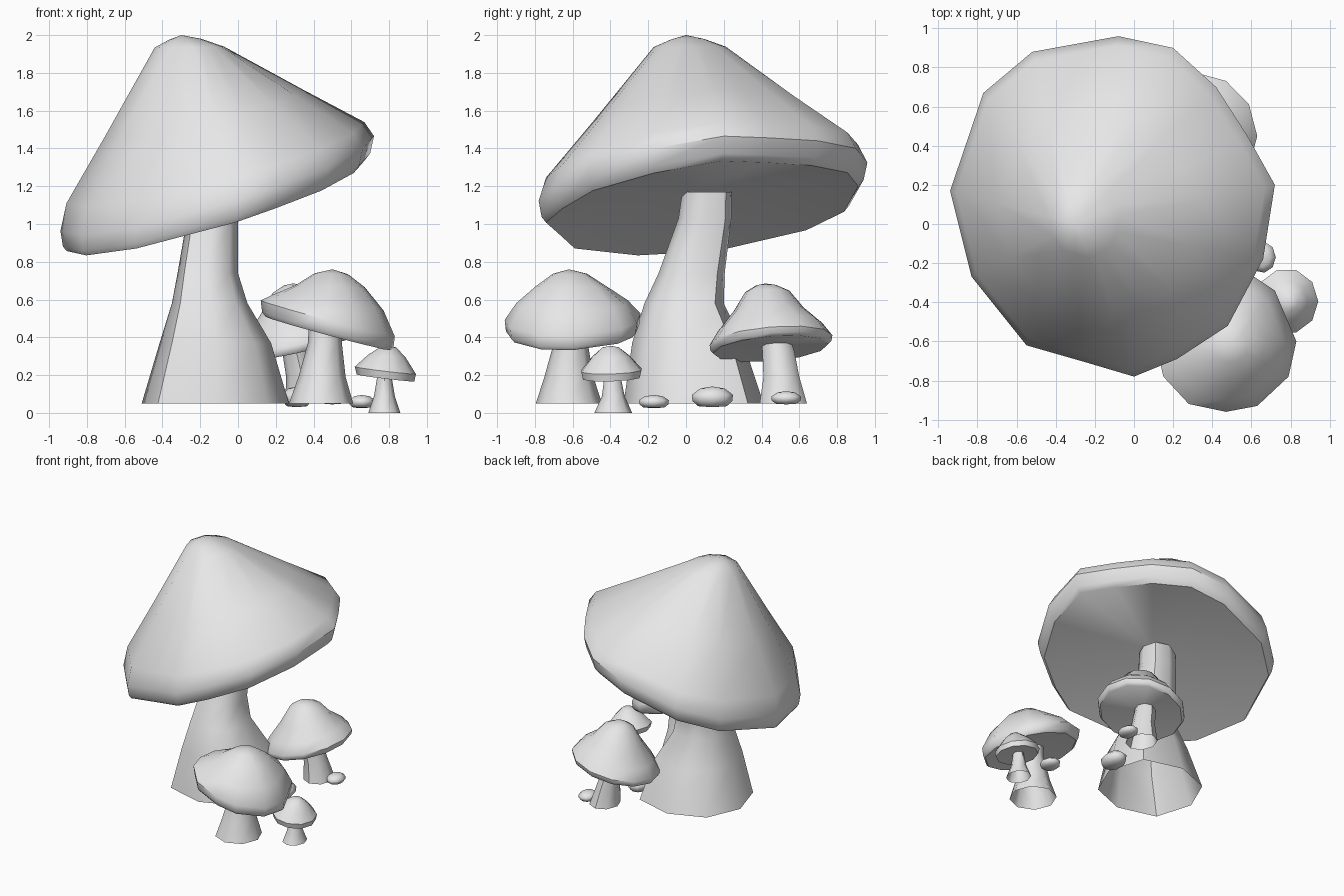
import bpy, bmesh, math

if "Cube" in bpy.data.objects:
    bpy.data.objects.remove(bpy.data.objects["Cube"])

# Single flat grey for everything
grey = bpy.data.materials.new("plain grey")
grey.use_nodes = True
colour = (0.8, 0.8, 0.8, 1)
grey.diffuse_color = colour
grey.node_tree.nodes["Principled BSDF"].inputs["Base Color"].default_value = colour


def loft(name, rings, angle, tips=()):
    """Skin equal-length rings; tips, if given, close the first and last ring."""
    bm = bmesh.new()
    loops = [[bm.verts.new(p) for p in r] for r in rings]
    n = len(loops[0])
    for a, b in zip(loops, loops[1:]):
        for i in range(n):
            j = (i + 1) % n
            bm.faces.new((a[i], a[j], b[j], b[i]))
    for loop, tip in zip((loops[0], loops[-1]), tips):
        c = bm.verts.new(tip)
        for i in range(n):
            bm.faces.new((loop[i], loop[(i + 1) % n], c))
    bmesh.ops.recalc_face_normals(bm, faces=bm.faces)
    mesh = bpy.data.meshes.new(name)
    bm.to_mesh(mesh)
    bm.free()
    mesh.materials.append(grey)
    ob = bpy.data.objects.new(name, mesh)
    bpy.context.collection.objects.link(ob)
    bpy.ops.object.select_all(action="DESELECT")
    ob.select_set(True)
    bpy.context.view_layer.objects.active = ob
    bpy.ops.object.shade_smooth_by_angle(angle=math.radians(angle))


def oval(cx, cy, rx, ry, n, bulge=0.0):
    """Oval outline, widened along the x = y diagonal by the bulge share."""
    points = []
    for i in range(n):
        a = math.tau * i / n
        k = 1 + bulge * max(0.0, math.sin(2 * a))
        points.append((cx + k * rx * math.cos(a), cy + k * ry * math.sin(a)))
    return points


def cap(name, outline, centre, slope, apex, under, profile):
    """Tilted cap: profile rows are (scale about apex, height, tilt share)."""
    cx, cy, cz = centre
    rings = []
    for s, h, t in profile:
        ring = []
        for ox, oy in outline:
            x = apex[0] + s * (ox - apex[0])
            y = apex[1] + s * (oy - apex[1])
            ring.append((x, y, cz + h + t * (slope[0] * (x - cx) + slope[1] * (y - cy))))
        rings.append(ring)
    loft(name, rings, 42, ((cx, cy, under), apex))


def stem(name, rows, bulge=0.0):
    """Hollow stem: rows are (x, y, x radius, y radius, z) from the foot up."""
    loft(name, [[(x, y, z) for x, y in oval(cx, cy, rx, ry, 8, bulge)]
                for cx, cy, rx, ry, z in rows], 48)


# Large mushroom
cap("large_cap",
    [(-0.08, 0.96), (-0.52, 0.88), (-0.77, 0.67), (-0.94, 0.17), (-0.83, -0.27),
     (-0.55, -0.62), (-0.27, -0.70), (0.0, -0.78), (0.22, -0.69), (0.48, -0.52),
     (0.66, -0.18), (0.72, 0.20), (0.58, 0.45), (0.42, 0.70), (0.20, 0.90)],
    (-0.10, 0.09, 1.11), (0.30, 0.13), (-0.30, 0.0, 2.0), 1.18,
    [(0.95, -0.02, 1.0), (0.98, 0.01, 1.0), (1.0, 0.095, 1.0), (0.95, 0.21, 0.9),
     (0.63, 0.495, 0.78), (0.22, 0.83, 0.05), (0.10, 0.875, 0.1)])
stem("large_stem",
     [(-0.12, 0.04, 0.39, 0.37, 0.05), (-0.12, 0.01, 0.295, 0.295, 0.37),
      (-0.15, -0.01, 0.20, 0.21, 0.58), (-0.16, 0.03, 0.16, 0.175, 0.74),
      (-0.135, 0.10, 0.135, 0.14, 1.03), (-0.13, 0.11, 0.13, 0.13, 1.17)], 0.10)

# Front mushroom
cap("front_cap",
    [(0.83, -0.60), (0.72, -0.34), (0.60, -0.26), (0.42, -0.24), (0.24, -0.33),
     (0.14, -0.50), (0.12, -0.65), (0.15, -0.78), (0.28, -0.92), (0.47, -0.96),
     (0.63, -0.93), (0.79, -0.78)],
    (0.48, -0.60, 0.44), (-0.27, 0.03), (0.50, -0.62, 0.76), 0.45,
    [(0.93, -0.02, 1.0), (0.98, 0.0, 1.0), (1.0, 0.06, 1.0), (0.82, 0.145, 0.55),
     (0.52, 0.23, 0.1), (0.25, 0.297, 0.1)])
stem("front_stem",
     [(0.44, -0.62, 0.17, 0.175, 0.05), (0.445, -0.62, 0.125, 0.13, 0.19),
      (0.46, -0.61, 0.09, 0.09, 0.37), (0.46, -0.61, 0.085, 0.085, 0.46)])

# Back mushroom with a wide brim
cap("back_cap", oval(0.31, 0.45, 0.32, 0.325, 12),
    (0.31, 0.45, 0.35), (0.22, 0.08), (0.29, 0.42, 0.685), 0.36,
    [(0.94, -0.01, 1.0), (0.985, 0.005, 1.0), (1.0, 0.035, 1.0), (0.85, 0.105, 1.0),
     (0.57, 0.20, 0.7), (0.36, 0.295, 0.4), (0.16, 0.328, 0.2)])
stem("back_stem",
     [(0.36, 0.515, 0.11, 0.125, 0.05), (0.34, 0.505, 0.085, 0.095, 0.19),
      (0.31, 0.49, 0.075, 0.085, 0.32), (0.30, 0.48, 0.07, 0.08, 0.37)])

# Little mushroom
cap("little_cap", oval(0.78, -0.395, 0.162, 0.167, 10),
    (0.78, -0.395, 0.195), (-0.12, 0.03), (0.80, -0.40, 0.355), 0.20,
    [(0.94, -0.01, 1.0), (1.0, 0.03, 1.0), (0.62, 0.105, 0.6), (0.27, 0.152, 0.1)])
stem("little_stem",
     [(0.775, -0.385, 0.085, 0.10, 0.0), (0.775, -0.385, 0.055, 0.06, 0.09),
      (0.775, -0.39, 0.035, 0.04, 0.21)])

# Flat pebbles: centre and radii
for name, x, y, z, rx, ry, rz in (
        ("front_pebble", 0.655, -0.17, 0.06, 0.07, 0.08, 0.035),
        ("middle_pebble", 0.31, 0.14, 0.085, 0.08, 0.11, 0.055),
        ("back_pebble", 0.50, 0.53, 0.08, 0.065, 0.08, 0.035)):
    rings = [[(px, py, z + h * rz) for px, py in oval(x, y, rx * s, ry * s, 9)]
             for s, h in ((0.7, -0.9), (0.98, -0.4), (1.0, 0.2), (0.6, 0.8))]
    loft(name, rings, 60, ((x, y, z - rz), (x, y, z + rz)))
